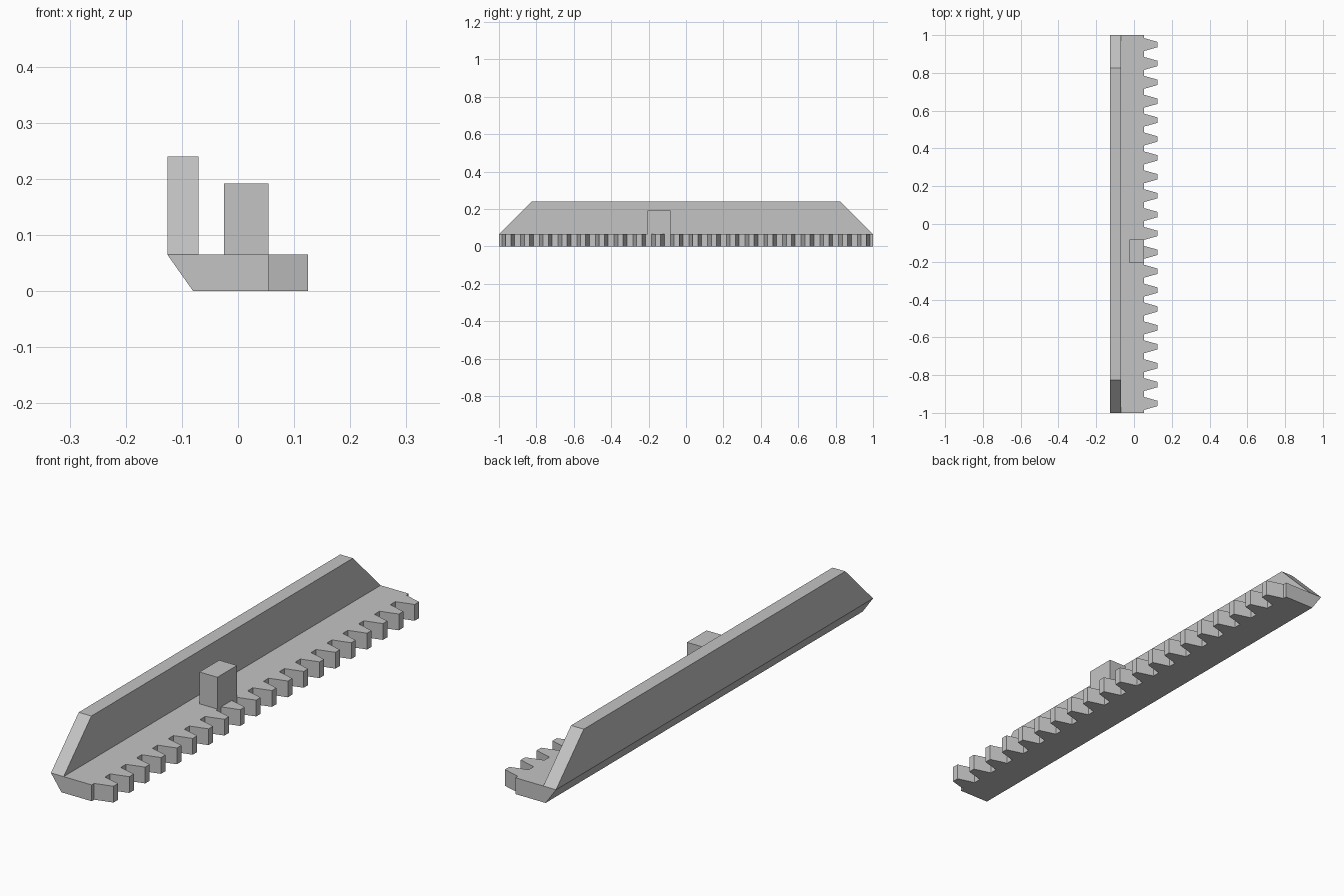
import bpy, bmesh

cube = bpy.data.objects.get("Cube")
if cube:
    bpy.data.objects.remove(cube, do_unlink=True)

# Single plain grey
grey = bpy.data.materials.new("plain_grey")
grey.use_nodes = True
colour = (0.55, 0.55, 0.55, 1)
grey.diffuse_color = colour
grey.node_tree.nodes["Principled BSDF"].inputs["Base Color"].default_value = colour


def prism(name, profile, offset):
    """Extrude a closed flat profile along an offset."""
    bm = bmesh.new()
    face = bm.faces.new([bm.verts.new(p) for p in profile])
    result = bmesh.ops.extrude_face_region(bm, geom=[face], use_keep_orig=True)
    verts = [v for v in result["geom"] if isinstance(v, bmesh.types.BMVert)]
    bmesh.ops.translate(bm, verts=verts, vec=offset)
    bmesh.ops.recalc_face_normals(bm, faces=bm.faces)
    mesh = bpy.data.meshes.new(name)
    bm.to_mesh(mesh)
    bm.free()
    mesh.materials.append(grey)
    obj = bpy.data.objects.new(name, mesh)
    bpy.context.collection.objects.link(obj)
    return obj


LEFT, ROOT, TIP = -0.126, 0.054, 0.125
THICK = 0.065

# Rack bar with its toothed edge, one outline seen from above
count, pitch = 20, 0.1
outline = [(LEFT, -1), (ROOT, -1)]
for i in range(count):
    y = -1 + pitch * (i + 0.5)
    outline += [(ROOT, y - 0.034), (TIP, y - 0.014),
                (TIP, y + 0.014), (ROOT, y + 0.034)]
outline += [(ROOT, 1), (LEFT, 1)]
bar = prism("toothed_bar", [(x, y, 0) for x, y in outline], (0, 0, THICK))

# Slanted underside along the plain edge
for v in bar.data.vertices:
    if v.co.x < -0.1 and v.co.z < 0.01:
        v.co.x = -0.08

# Upright wall with sloping ends
wall = [(-1, THICK), (1, THICK), (0.825, 0.24), (-0.825, 0.24)]
prism("upright_wall", [(LEFT, y, z) for y, z in wall], (0.056, 0, 0))

# Square peg on the bar
peg = [(-0.025, -0.207), (ROOT, -0.207), (ROOT, -0.083), (-0.025, -0.083)]
prism("peg", [(x, y, THICK) for x, y in peg], (0, 0, 0.127))
